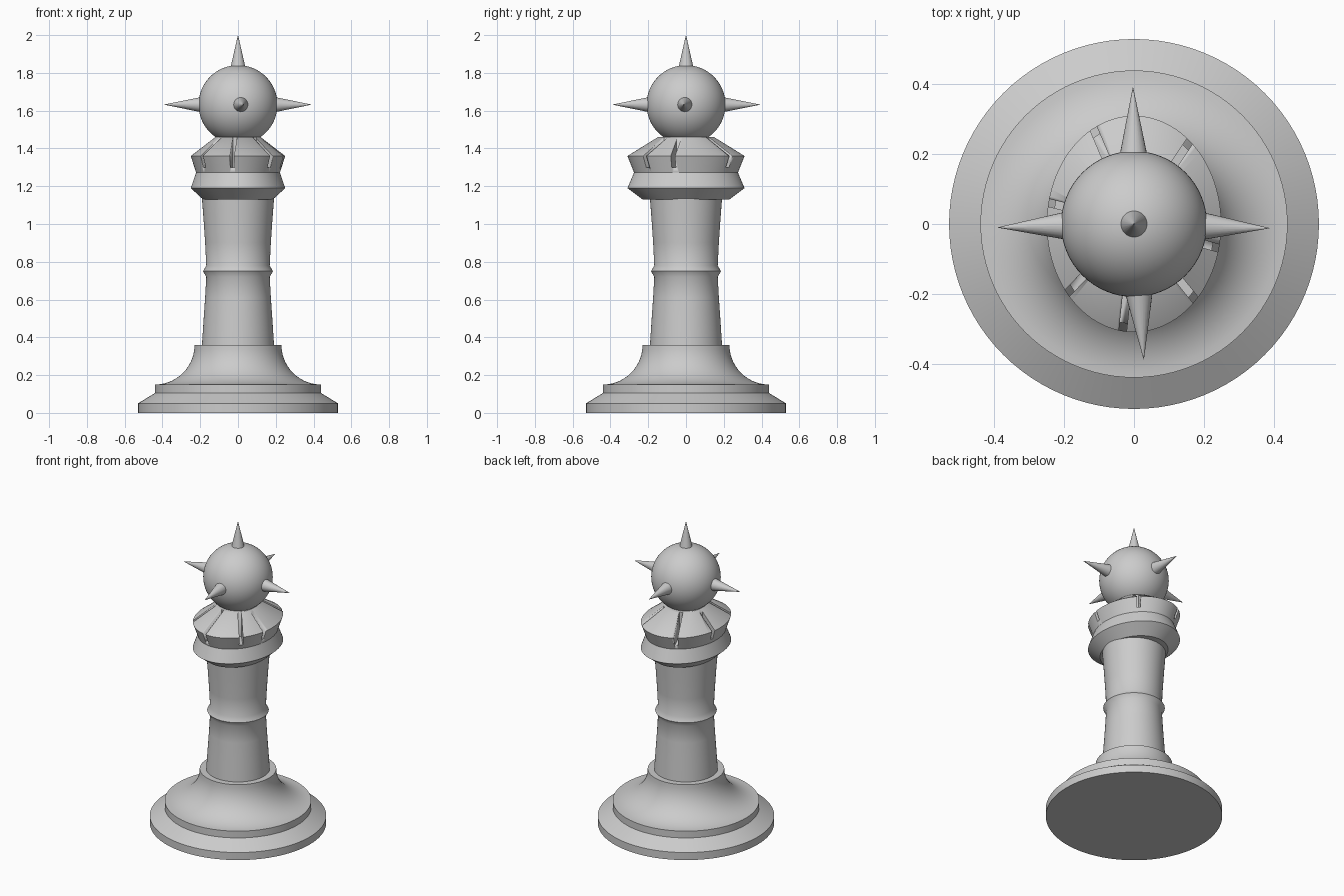
import bpy, bmesh, math
from mathutils import Vector, Matrix

if "Cube" in bpy.data.objects:
    bpy.data.objects.remove(bpy.data.objects["Cube"])

SEG = 96


def finish(name, bm, angle=35):
    bmesh.ops.recalc_face_normals(bm, faces=bm.faces)
    me = bpy.data.meshes.new(name)
    bm.to_mesh(me)
    bm.free()
    ob = bpy.data.objects.new(name, me)
    bpy.context.collection.objects.link(ob)
    bpy.ops.object.select_all(action='DESELECT')
    bpy.context.view_layer.objects.active = ob
    ob.select_set(True)
    bpy.ops.object.shade_smooth_by_angle(angle=math.radians(angle))
    return ob


def lathe(name, profile, y_scale=1.0):
    """Closed solid of revolution from (radius, z) points."""
    bm = bmesh.new()
    rings = []
    for r, z in profile:
        rings.append([bm.verts.new((r * math.cos(2 * math.pi * i / SEG),
                                    r * y_scale * math.sin(2 * math.pi * i / SEG), z))
                      for i in range(SEG)])
    for a, b in zip(rings, rings[1:]):
        for i in range(SEG):
            j = (i + 1) % SEG
            bm.faces.new((a[i], a[j], b[j], b[i]))
    bm.faces.new(rings[0])
    bm.faces.new(rings[-1])
    return finish(name, bm)


# Stepped base with concave flare
flare = [(0.44 - 0.21 * math.sin(t), 0.36 - 0.21 * math.cos(t))
         for t in (math.pi / 2 * i / 14 for i in range(15))]
lathe("base", [(0.53, 0), (0.53, 0.05), (0.44, 0.105)] + flare)

# Column with small ring
lathe("column", [(0.192, 0.34), (0.183, 0.48), (0.174, 0.61), (0.168, 0.72),
                 (0.185, 0.75), (0.168, 0.78), (0.174, 0.9), (0.182, 1.02), (0.192, 1.15)])

# Oval crown collar
collar = lathe("crown_collar", [(0.185, 1.13), (0.25, 1.19), (0.222, 1.272),
                                (0.25, 1.36), (0.12, 1.46)], 1.24)

# Narrow slots cut in the crown rim
bm = bmesh.new()
for deg in (56, 113, 166, 226, 264, 309, 344):
    m = (Matrix.Rotation(math.radians(deg), 4, 'Z')
         @ Matrix.Translation((0.26, 0, 1.40))
         @ Matrix.Diagonal((0.24, 0.022, 0.20, 1)))
    bmesh.ops.create_cube(bm, size=1, matrix=m)
cutter = finish("slot_cutter", bm)
mod = collar.modifiers.new("slots", 'BOOLEAN')
mod.operation = 'DIFFERENCE'
mod.solver = 'EXACT'
mod.object = cutter
bpy.context.view_layer.objects.active = collar
bpy.ops.object.modifier_apply(modifier=mod.name)
bpy.data.objects.remove(cutter)

# Ball
C = Vector((0, 0, 1.632))
bm = bmesh.new()
bmesh.ops.create_uvsphere(bm, u_segments=64, v_segments=32, radius=0.209,
                          matrix=Matrix.Translation(C))
finish("ball", bm)

# Spikes: tip offsets from ball centre
tips = {"top": (0, 0, 0.368), "left": (-0.39, -0.01, 0), "right": (0.388, -0.012, 0),
        "back": (-0.003, 0.392, 0), "front": (0.028, -0.388, 0)}
for side, t in tips.items():
    d = Vector(t)
    start = 0.19
    length = d.length - start
    m = (Matrix.Translation(C + d.normalized() * (start + length / 2))
         @ d.to_track_quat('Z', 'Y').to_matrix().to_4x4())
    bm = bmesh.new()
    bmesh.ops.create_cone(bm, cap_ends=True, segments=24, radius1=0.041,
                          radius2=0.0005, depth=length, matrix=m)
    finish("spike_" + side, bm)
